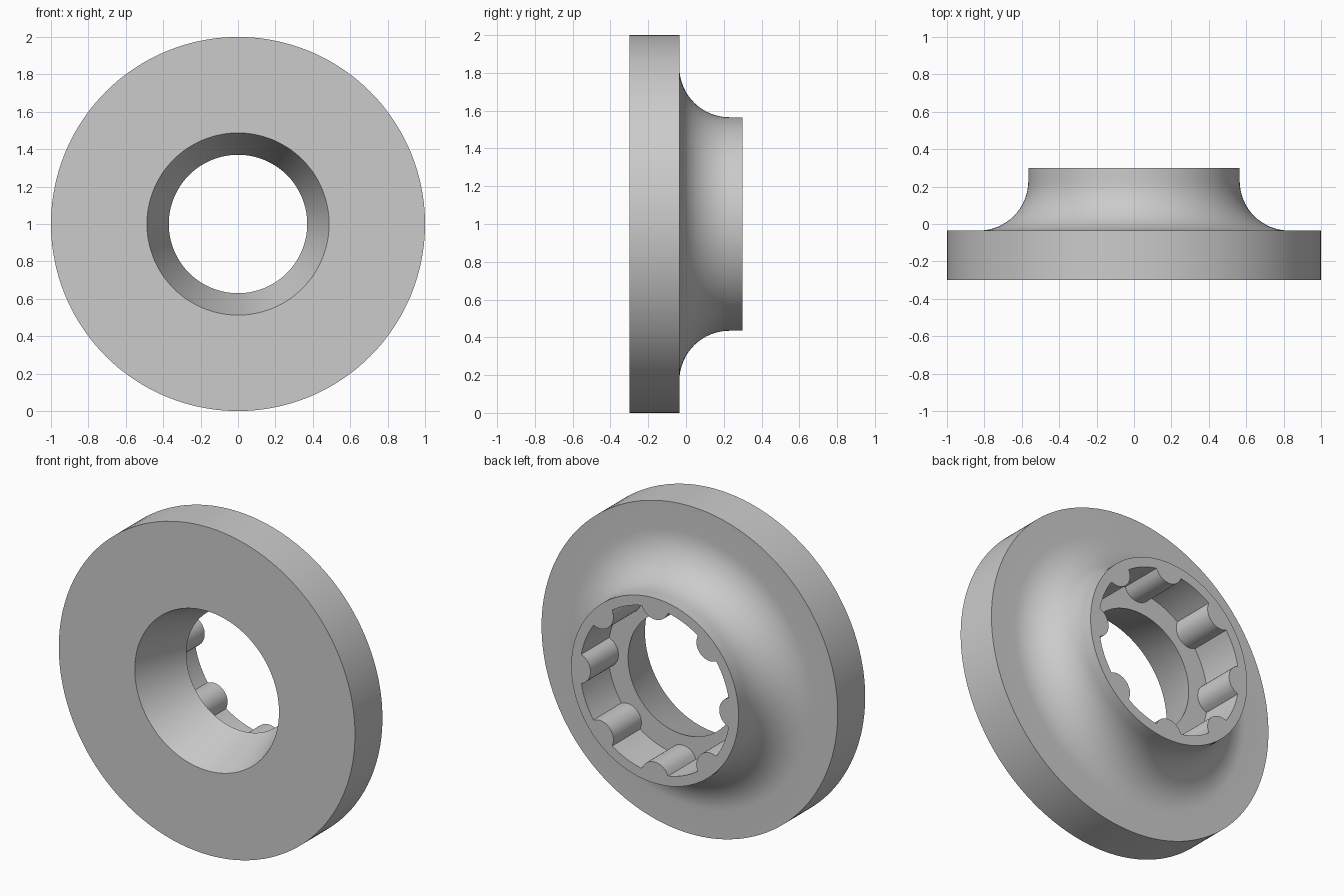
import bpy, bmesh
from math import sin, cos, asin, sqrt, pi

cube = bpy.data.objects.get("Cube")
if cube:
    bpy.data.objects.remove(cube, do_unlink=True)

SOCKET = 0.505                  # socket wall radius
LOBES, LOBE_C, LOBE_R = 8, 0.53, 0.095
AXIS_Z = 1.0

# Half angle at which a lobe meets the socket wall
cos_half = (SOCKET**2 + LOBE_C**2 - LOBE_R**2) / (2 * SOCKET * LOBE_C)
half = asin(sqrt(1 - cos_half**2))
sector = 2 * pi / LOBES


def lobed(t):
    """Socket radius at offset t from the middle of a lobe."""
    if abs(t) >= half - 1e-6:
        return SOCKET
    return LOBE_C * cos(t) - sqrt(LOBE_R**2 - (LOBE_C * sin(t))**2)


# Angles round the ring: fine steps across lobes, coarser between them
offsets = [half * (i / 8 - 1) for i in range(16)]
offsets += [half + (sector - 2 * half) * i / 8 for i in range(8)]
angles = [(k * sector + t, t) for k in range(LOBES) for t in offsets]

# Closed section: (radius, y); radius None follows the lobed socket
fillet = [(0.83 - 0.265 * sin(a), 0.23 - 0.265 * cos(a))
          for a in (i * pi / 32 for i in range(17))]
section = [(0.37, 0.03), (0.487, -0.3), (1.0, -0.3), (1.0, -0.035)]
section += fillet + [(0.565, 0.3), (None, 0.3), (None, 0.03)]

bm = bmesh.new()
rings = []
for radius, y in section:
    ring = []
    for angle, t in angles:
        r = lobed(t) if radius is None else radius
        ring.append(bm.verts.new((r * cos(angle), y, AXIS_Z + r * sin(angle))))
    rings.append(ring)
n = len(angles)
for j, ring in enumerate(rings):
    nxt = rings[(j + 1) % len(rings)]
    for i in range(n):
        k = (i + 1) % n
        bm.faces.new((ring[i], ring[k], nxt[k], nxt[i]))
bmesh.ops.recalc_face_normals(bm, faces=bm.faces)
mesh = bpy.data.meshes.new("flanged_socket_knob")
bm.to_mesh(mesh)
bm.free()
knob = bpy.data.objects.new("flanged_socket_knob", mesh)
bpy.context.collection.objects.link(knob)

# Plain grey material
grey = bpy.data.materials.new("plain grey")
grey.use_nodes = True
colour = (0.6, 0.6, 0.6, 1)
grey.diffuse_color = colour
grey.node_tree.nodes["Principled BSDF"].inputs["Base Color"].default_value = colour
mesh.materials.append(grey)

bpy.ops.object.select_all(action="DESELECT")
knob.select_set(True)
bpy.context.view_layer.objects.active = knob
bpy.ops.object.shade_smooth_by_angle(angle=pi / 6)
